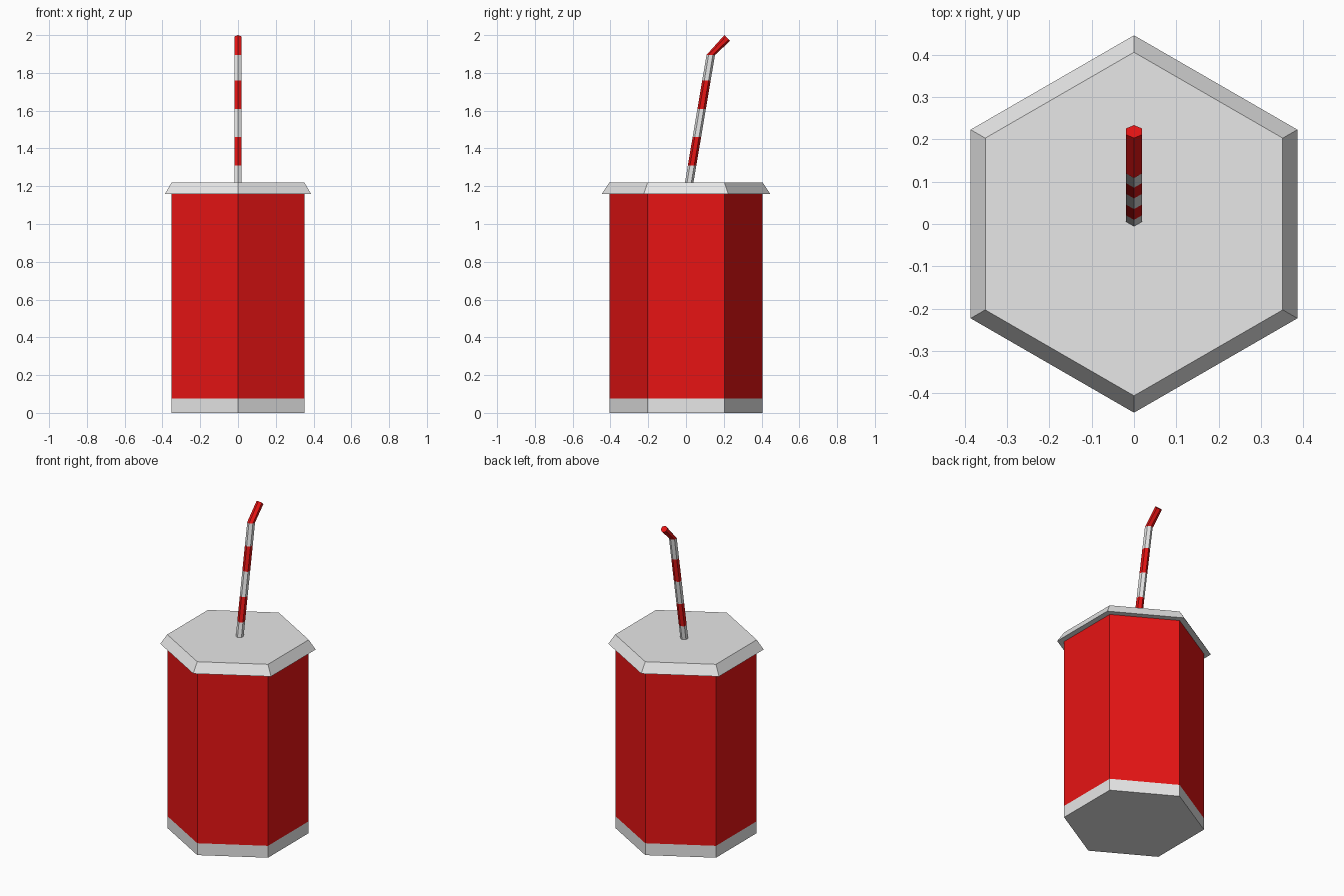
import bpy, bmesh, math
from mathutils import Vector, Matrix

if "Cube" in bpy.data.objects:
    bpy.data.objects.remove(bpy.data.objects["Cube"])


def material(name, rgb):
    m = bpy.data.materials.new(name)
    m.diffuse_color = (*rgb, 1.0)
    m.use_nodes = True
    m.node_tree.nodes["Principled BSDF"].inputs["Base Color"].default_value = m.diffuse_color
    return m


white = material("white", (0.8, 0.8, 0.8))
red = material("red", (0.8, 0.007, 0.007))


def loft(name, rings, colours, cap_start=True, cap_end=True):
    """Hexagonal loft; each ring is (y, z, radius, tilt about x)."""
    bm = bmesh.new()
    loops = []
    for y, z, r, tilt in rings:
        rot = Matrix.Rotation(tilt, 3, 'X')
        loop = []
        for i in range(6):
            a = math.pi / 2 + i * math.pi / 3
            p = rot @ Vector((r * math.cos(a), r * math.sin(a), 0))
            loop.append(bm.verts.new(p + Vector((0, y, z))))
        loops.append(loop)
    for k in range(len(loops) - 1):
        a, b = loops[k], loops[k + 1]
        for i in range(6):
            j = (i + 1) % 6
            f = bm.faces.new((a[i], a[j], b[j], b[i]))
            f.material_index = colours[k]
    if cap_start:
        bm.faces.new(loops[0][::-1]).material_index = colours[0]
    if cap_end:
        bm.faces.new(loops[-1]).material_index = colours[-1]
    me = bpy.data.meshes.new(name)
    bm.to_mesh(me)
    bm.free()
    me.materials.append(white)
    me.materials.append(red)
    ob = bpy.data.objects.new(name, me)
    bpy.context.collection.objects.link(ob)
    return ob


# Cup: white band at the foot, red wall above
R = 0.406
loft("cup", [(0, 0, R, 0), (0, 0.075, R, 0), (0, 1.16, R, 0)], [0, 1], cap_end=False)

# Lid: overhanging rim that tapers to the flat top
loft("lid", [(0, 1.16, R, 0), (0, 1.16, 0.446, 0), (0, 1.22, R, 0)], [0, 0], cap_start=False)

# Straw: striped leaning stem with a bent tip
heights = [1.21, 1.31, 1.46, 1.61, 1.76, 1.895]
stem = [(0.017 + 0.169 * (z - 1.22), z, 0.0225, 0) for z in heights]
tip = (0.2185, 1.985, 0.0215, -math.radians(45))
loft("straw", stem + [tip], [0, 1, 0, 1, 0, 1])
